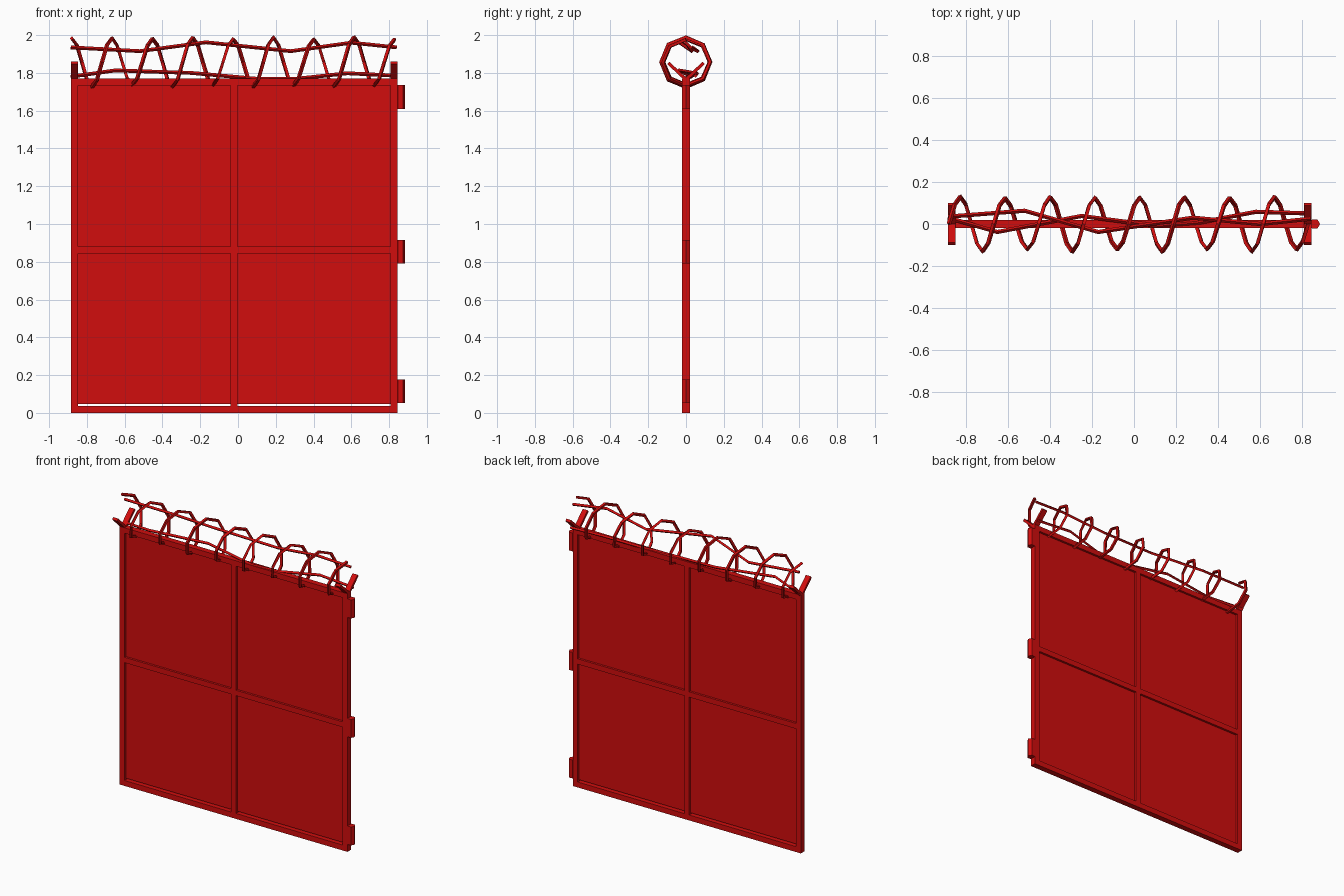
import bpy, bmesh, math
from mathutils import Matrix, Vector

cube = bpy.data.objects.get("Cube")
if cube:
    bpy.data.objects.remove(cube, do_unlink=True)

red = bpy.data.materials.new("gate_red")
red.use_nodes = True
red.diffuse_color = (0.64, 0.004, 0.004, 1)
red.node_tree.nodes["Principled BSDF"].inputs["Base Color"].default_value = red.diffuse_color


def add_object(name, mesh):
    mesh.materials.clear()
    mesh.materials.append(red)
    obj = bpy.data.objects.new(name, mesh)
    bpy.context.scene.collection.objects.link(obj)
    return obj


def from_bmesh(name, bm):
    mesh = bpy.data.meshes.new(name)
    bm.to_mesh(mesh)
    bm.free()
    return add_object(name, mesh)


def box(name, x0, x1, z0, z1, half_y):
    bm = bmesh.new()
    place = Matrix.Translation(((x0 + x1) / 2, 0, (z0 + z1) / 2))
    size = Matrix.Diagonal((x1 - x0, 2 * half_y, z1 - z0, 1))
    bmesh.ops.create_cube(bm, size=1, matrix=place @ size)
    return from_bmesh(name, bm)


def wire(name, points, radius):
    curve = bpy.data.curves.new(name, "CURVE")
    curve.dimensions = "3D"
    curve.bevel_depth = radius
    curve.bevel_resolution = 0
    curve.use_fill_caps = True
    spline = curve.splines.new("POLY")
    spline.points.add(len(points) - 1)
    for p, co in zip(spline.points, points):
        p.co = (*co, 1)
    temp = bpy.data.objects.new(name + "_path", curve)
    mesh = bpy.data.meshes.new_from_object(temp)
    bpy.data.objects.remove(temp, do_unlink=True)
    for poly in mesh.polygons:
        poly.use_smooth = False
    return add_object(name, mesh)


# Gate frame: stiles and rails
LEFT, RIGHT, TOP, BAR, DEPTH = -0.885, 0.845, 1.77, 0.037, 0.02
MID = (LEFT + RIGHT) / 2
for name, x in (("right_stile", LEFT), ("centre_stile", MID - BAR / 2),
                ("left_stile", RIGHT - BAR)):
    box(name, x, x + BAR, 0, TOP, DEPTH)
for name, z in (("bottom_rail", 0), ("middle_rail", 0.845), ("top_rail", TOP - BAR)):
    for side, x0, x1 in (("right", LEFT + BAR, MID - BAR / 2),
                         ("left", MID + BAR / 2, RIGHT - BAR)):
        box(side + "_" + name, x0, x1, z, z + BAR, DEPTH)

# Sheet panel, leaving a slit above the bottom rail
box("sheet_panel", LEFT + 0.01, RIGHT - 0.01, 0.047, TOP - 0.01, 0.005)

# Hexagonal hinge barrels
for name, z in (("lower", 0.115), ("middle", 0.853), ("upper", 1.672)):
    bm = bmesh.new()
    turn = Matrix.Rotation(math.radians(90), 4, "Z")
    bmesh.ops.create_cone(bm, cap_ends=True, segments=6, radius1=0.025, radius2=0.025,
                          depth=0.126, matrix=Matrix.Translation((0.86, 0, z)) @ turn)
    # Point one corner of the barrel straight outward
    if max(v.co.x for v in bm.verts) < 0.884:
        bmesh.ops.rotate(bm, verts=bm.verts, cent=(0.86, 0, z),
                         matrix=Matrix.Rotation(math.radians(30), 3, "Z"))
    from_bmesh(name + "_hinge", bm)

# V shaped wire brackets at both ends
for side, x in (("right", LEFT + BAR / 2), ("left", RIGHT - BAR / 2)):
    for end, sign in (("front", -1), ("back", 1)):
        start, stop = Vector((x, 0, 1.765)), Vector((x, sign * 0.094, 1.853))
        span = stop - start
        tilt = Matrix.Rotation(-math.atan2(span.y, span.z), 4, "X")
        bm = bmesh.new()
        bmesh.ops.create_cube(bm, size=1, matrix=Matrix.Translation((start + stop) / 2)
                              @ tilt @ Matrix.Diagonal((BAR, 0.017, span.length, 1)))
        from_bmesh(side + "_" + end + "_bracket", bm)

# Coiled wire: eight turns, eight segments each
PITCH, STEPS = 0.2135, 8
coil = []
for i in range(8 * STEPS + 1):
    angle = math.tau * i / STEPS
    r = 0.126 + 0.006 * math.sin(i * 0.37)
    coil.append((LEFT + 0.005 + PITCH * i / STEPS, r * math.sin(angle),
                 1.857 + r * math.cos(angle)))
wire("wire_coil", coil, 0.011)

# Two loose strands running through the coil
wire("upper_strand", [(-0.885, 0.035, 1.935), (-0.52, 0.063, 1.915), (-0.17, -0.038, 1.962),
                      (0.28, 0.03, 1.915), (0.6, 0.0, 1.96), (0.84, 0.025, 1.935)], 0.01)
wire("lower_strand", [(-0.885, 0.03, 1.78), (-0.65, -0.038, 1.813), (-0.25, 0.038, 1.8),
                      (0.12, -0.01, 1.767), (0.3, 0.005, 1.768), (0.58, 0.058, 1.798),
                      (0.84, 0.05, 1.785)], 0.01)
